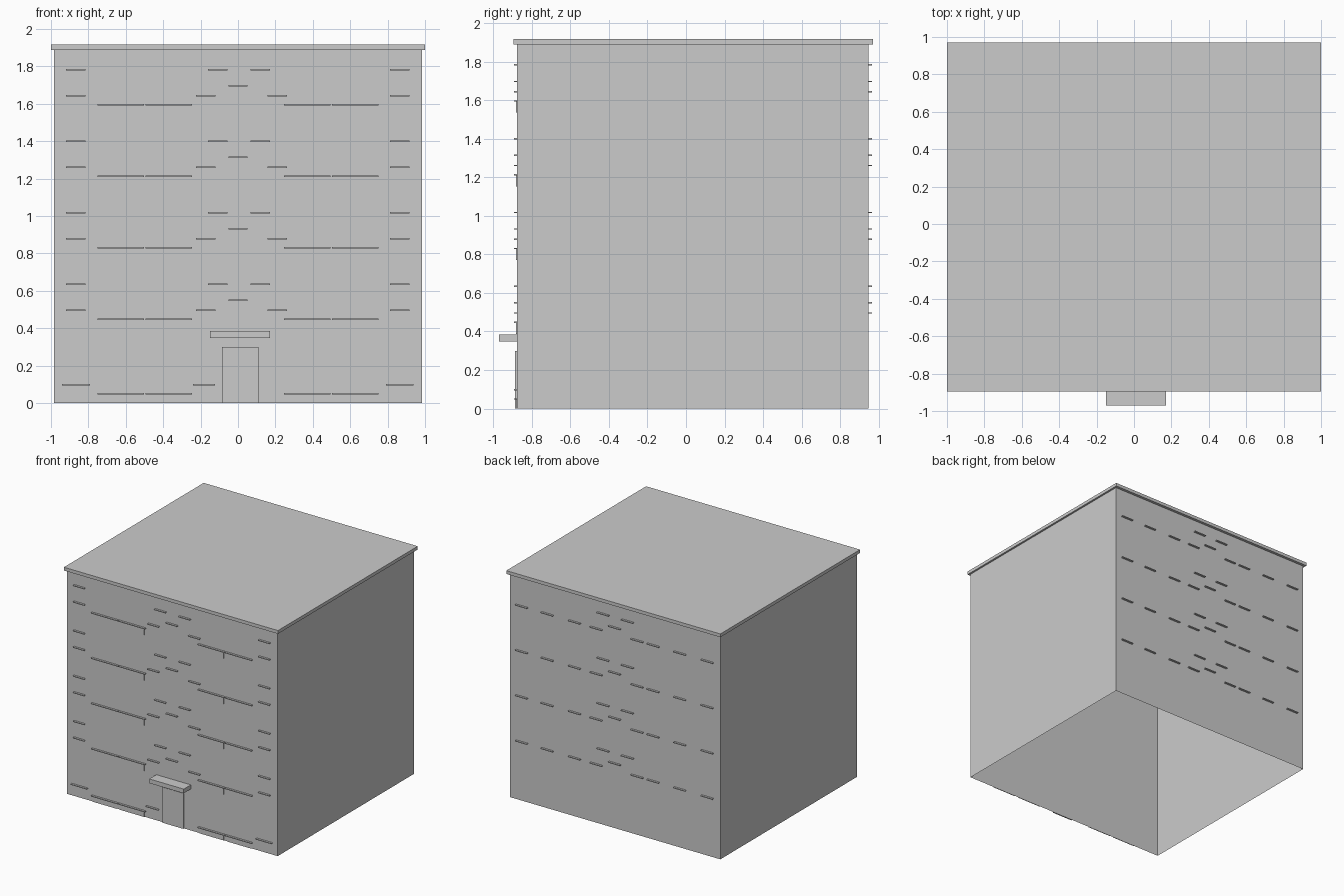
import bpy
import bmesh

if "Cube" in bpy.data.objects:
    bpy.data.objects.remove(bpy.data.objects["Cube"])

FRONT, BACK = -0.876, 0.947      # wall planes
FLOORS = [0.448 + 0.3825 * i for i in range(4)]
SILL_T = 0.007


def box(name, x0, x1, y0, y1, z0, z1):
    bpy.ops.mesh.primitive_cube_add(
        size=1, location=((x0 + x1) / 2, (y0 + y1) / 2, (z0 + z1) / 2))
    ob = bpy.context.object
    ob.name = name
    ob.scale = (x1 - x0, y1 - y0, z1 - z0)
    bpy.ops.object.transform_apply(location=False, rotation=False, scale=True)
    return ob


def front_sill(x0, x1, z):
    box("front_sill", x0, x1, FRONT - 0.017, FRONT, z - SILL_T / 2, z + SILL_T / 2)


def back_sill(xc, z):
    box("back_sill", xc - 0.055, xc + 0.055, BACK, BACK + 0.017,
        z - SILL_T / 2, z + SILL_T / 2)


# Hollow wall shell, open underneath and closed by the roof on top
walls = box("walls", -0.984, 0.984, FRONT, BACK, 0, 1.889)
bm = bmesh.new()
bm.from_mesh(walls.data)
bmesh.ops.delete(bm, geom=[f for f in bm.faces if abs(f.normal.z) > 0.5],
                 context='FACES_ONLY')
bm.to_mesh(walls.data)
bm.free()

# Overhanging flat roof
box("roof_slab", -1, 1, -0.895, 0.97, 1.889, 1.917)

# Entrance door and canopy
box("front_door", -0.085, 0.109, FRONT - 0.01, FRONT, 0, 0.3)
box("door_canopy", -0.15, 0.172, -0.97, FRONT, 0.349, 0.385)

# Wide front sills with thin apron panels under them
WIDE = [(-0.75, -0.503), (-0.494, -0.247), (0.247, 0.494), (0.502, 0.75)]
for z in [0.05] + FLOORS:
    for x0, x1 in WIDE:
        front_sill(x0, x1, z)
        box("apron_panel", x0 + 0.01, x1 - 0.013, FRONT - 0.005, FRONT,
            max(0, z - 0.06), z)

# Narrow front sills: (centre x, height above the wide sill)
NARROW = [(-0.867, 0.048), (-0.172, 0.048), (0.21, 0.048), (0.864, 0.048),
          (0.0, 0.101),
          (-0.867, 0.187), (-0.108, 0.187), (0.12, 0.187), (0.864, 0.187)]
for z in FLOORS:
    for x, dz in NARROW:
        front_sill(x - 0.052, x + 0.052, z + dz)

# Ground floor sills
for x0, x1 in [(-0.94, -0.79), (-0.24, -0.123), (0.79, 0.937)]:
    front_sill(x0, x1, 0.098)

# Back sills
for z in FLOORS:
    for x in (0.87, 0.63, 0.375, 0.172, -0.21, -0.36, -0.61, -0.865):
        back_sill(x, z + 0.048)
    for x in (0.108, -0.12):
        back_sill(x, z + 0.187)
    back_sill(0.0, z + 0.101)
